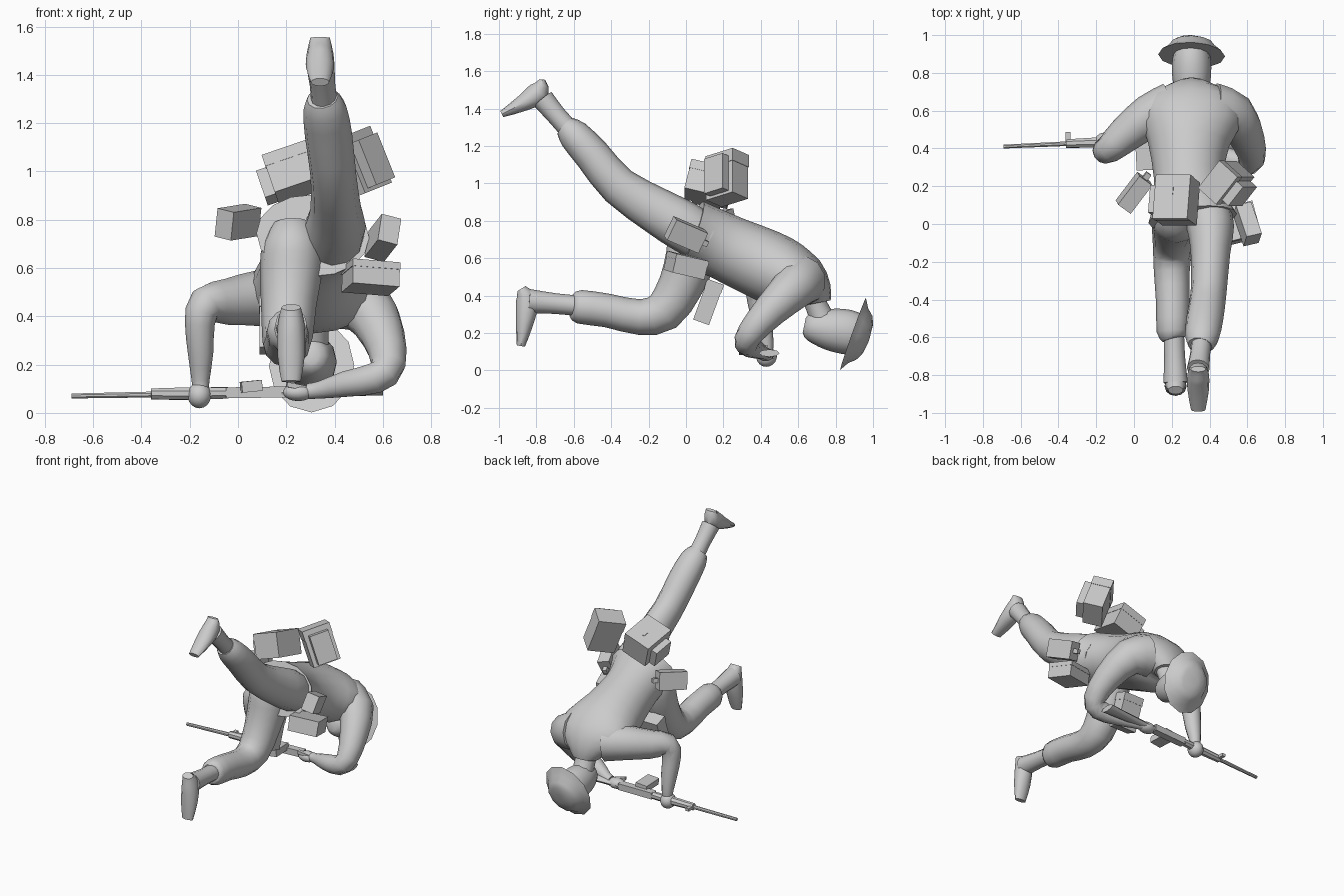
import bpy, bmesh, math
from mathutils import Vector, Euler

GREY = bpy.data.materials.new("plain_grey")
GREY.diffuse_color = (0.6, 0.6, 0.6, 1)


def finish(name, bm, smooth=True):
    bmesh.ops.recalc_face_normals(bm, faces=bm.faces)
    me = bpy.data.meshes.new(name)
    bm.to_mesh(me)
    bm.free()
    me.materials.append(GREY)
    ob = bpy.data.objects.new(name, me)
    bpy.context.collection.objects.link(ob)
    if smooth:
        bpy.ops.object.select_all(action='DESELECT')
        ob.select_set(True)
        bpy.context.view_layer.objects.active = ob
        bpy.ops.object.shade_smooth_by_angle(angle=math.radians(40))
    return ob


def loft(name, rings, hint=(1, 0, 0), sides=12, steps=2):
    """Skin elliptical rings (x, y, z, half width, half depth) with a spline between them."""
    P = [Vector(r) for r in rings]
    Q = []
    for i in range(len(P) - 1):
        a, b, c, d = P[max(i - 1, 0)], P[i], P[i + 1], P[min(i + 2, len(P) - 1)]
        for s in range(steps):
            t = s / steps
            Q.append(0.5 * (2 * b + (c - a) * t + (2 * a - 5 * b + 4 * c - d) * t * t
                            + (3 * b - a - 3 * c + d) * t ** 3) if s else b)
    Q.append(P[-1])
    bm = bmesh.new()
    loops = []
    for i, q in enumerate(Q):
        tan = (Q[min(i + 1, len(Q) - 1)] - Q[max(i - 1, 0)])[:3]
        tan = Vector(tan).normalized()
        u = Vector(hint)
        u = (u - tan * u.dot(tan)).normalized()
        v = tan.cross(u)
        c = Vector(q[:3])
        loops.append([bm.verts.new(c + u * q[3] * math.cos(k * math.tau / sides)
                                   + v * q[4] * math.sin(k * math.tau / sides)) for k in range(sides)])
    for A, B in zip(loops, loops[1:]):
        for k in range(sides):
            n = (k + 1) % sides
            bm.faces.new((A[k], A[n], B[n], B[k]))
    bm.faces.new(loops[0])
    bm.faces.new(loops[-1])
    return finish(name, bm)


def tube(name, pts, **kw):
    return loft(name, [(x, y, z, r, r) for x, y, z, r in pts], **kw)


def ball(name, loc, rad, rot=(0, 0, 0)):
    bm = bmesh.new()
    bmesh.ops.create_uvsphere(bm, u_segments=14, v_segments=9, radius=1)
    R = Euler(rot).to_matrix()
    for v in bm.verts:
        v.co = Vector(loc) + R @ Vector([a * b for a, b in zip(v.co, rad)])
    return finish(name, bm)


def box(name, loc, size, rot=(0, 0, 0), offset=(0, 0, 0), order='XYZ'):
    """Box turned about loc; offset moves it in the turned frame."""
    bm = bmesh.new()
    bmesh.ops.create_cube(bm, size=1)
    R = Euler(rot, order).to_matrix()
    for v in bm.verts:
        v.co = Vector(loc) + R @ (Vector([a * b for a, b in zip(v.co, size)]) + Vector(offset))
    return finish(name, bm, False)


# Jacket with flared hem and collar
loft("jacket", [(.31, .03, .735, .235, .18), (.30, .12, .70, .20, .175), (.29, .25, .64, .185, .18),
                (.29, .42, .565, .215, .19), (.30, .54, .505, .265, .185), (.305, .635, .46, .255, .15),
                (.305, .685, .41, .15, .10), (.305, .70, .36, .09, .075)], sides=16)
loft("neck", [(.305, .67, .42, .08, .06), (.305, .70, .34, .07, .06), (.305, .74, .25, .07, .07)])
loft("head", [(.305, .632, .24, .03, .04), (.305, .66, .235, .07, .075), (.305, .76, .22, .10, .11),
              (.305, .86, .205, .103, .12), (.305, .92, .185, .09, .11)], steps=3)

# Helmet: sloping brim and shallow dome
loft("helmet", [(.305, .893, .195, .177, .205), (.306, .921, .185, .14, .155), (.306, .953, .173, .115, .125),
                (.307, .969, .167, .08, .09), (.308, .975, .165, .03, .035)], sides=12, steps=1)

# Arms and hands
tube("left_arm", [(.20, .62, .47, .13), (.08, .57, .475, .115), (-.05, .47, .46, .095), (-.135, .395, .45, .075),
                  (-.158, .39, .37, .062), (-.155, .41, .25, .053), (-.155, .43, .14, .038), (-.155, .43, .10, .034)],
     hint=(0.6, -1, 0))
tube("right_arm", [(.42, .61, .48, .14), (.53, .575, .44, .118), (.60, .45, .32, .092), (.622, .345, .20, .072),
                   (.57, .325, .145, .066), (.45, .36, .12, .055), (.34, .41, .095, .037), (.29, .425, .09, .033)],
     hint=(0, .7, -.7))
ball("left_hand", (-.16, .43, .073), (.05, .055, .054))
ball("right_hand", (.25, .425, .085), (.065, .045, .036))
box("right_thumb", (.24, .40, .11), (.08, .025, .02), (0, .2, .2))

# Raised trouser leg, shin and boot
loft("raised_leg", [(.38, .10, .70, .13, .13), (.405, -.02, .775, .125, .135), (.405, -.15, .85, .105, .125),
                    (.395, -.36, .985, .095, .105), (.375, -.50, 1.15, .098, .096), (.36, -.60, 1.26, .09, .085),
                    (.35, -.645, 1.305, .065, .06)])
tube("raised_shin", [(.36, -.60, 1.26, .055), (.35, -.69, 1.36, .053), (.34, -.765, 1.45, .06)])
loft("raised_boot", [(.34, -.768, 1.555, .04, .015), (.34, -.785, 1.49, .055, .06), (.34, -.87, 1.43, .058, .045),
                     (.34, -.985, 1.37, .038, .018)])

# Planted trouser leg, shin and boot
loft("bent_leg", [(.225, .07, .775, .085, .08), (.225, .04, .70, .122, .13), (.22, .025, .60, .13, .135),
                  (.21, -.03, .45, .115, .12), (.205, -.12, .315, .105, .11), (.20, -.25, .285, .095, .095),
                  (.205, -.42, .32, .088, .09), (.205, -.57, .34, .085, .09), (.21, -.61, .345, .06, .065)])
tube("bent_shin", [(.21, -.57, .345, .055), (.215, -.70, .357, .055), (.22, -.84, .37, .065)])
loft("bent_boot", [(.22, -.88, .437, .04, .025), (.22, -.85, .37, .055, .06), (.22, -.865, .24, .057, .045),
                   (.22, -.883, .13, .04, .022)])

# Rifle lying on its side
tube("barrel", [(-.69, .41, .07, .011), (-.36, .425, .076, .013)], sides=8, steps=1)
tube("handguard", [(-.36, .425, .078, .024), (-.20, .432, .08, .028), (-.04, .438, .083, .025)], sides=8, steps=1)
box("front_sight", (-.35, .455, .078), (.025, .065, .02))
box("receiver", (.08, .44, .085), (.26, .05, .045), (0, -.015, .04))
box("magazine", (.055, .36, .11), (.085, .15, .045), (0, -.1, .05))
loft("stock", [(.18, .44, .085, .025, .022), (.32, .44, .088, .03, .02), (.60, .445, .092, .055, .02)],
     hint=(0, 1, 0), sides=8, steps=1)

# Centre back pack with flap and side pouch
E, ER = (.225, .125, .995), (-.24, -.33, 0)
box("back_pack", E, (.19, .235, .165), ER)
box("back_pack_flap", E, (.194, .239, .05), ER, (0, 0, .06))
box("back_pack_pouch", E, (.06, .15, .12), ER, (-.11, 0, -.02))
box("back_pack_buckle", E, (.015, .04, .008), ER, (0, .03, .086))

# Right side pack leaning outward, with flap and outer pouch
F, FR = (.49, .22, 1.03), (0, -.38, -.7)
box("side_pack", F, (.13, .185, .25), FR, order='ZYX')
box("side_pack_flap", F, (.135, .19, .07), FR, (0, 0, .092), order='ZYX')
box("side_pack_pouch", F, (.05, .13, .20), FR, (.09, 0, -.01), order='ZYX')

# Belt pouches and bottles
A, AR = (.60, 0, .725), (-.40, .25, .22)
box("right_bottle", A, (.085, .19, .12), AR)
box("right_bottle_cap", A, (.03, .04, .03), AR, (0, .11, 0))
B, BR = (.55, 0, .56), (-.22, .08, .25)
box("right_belt_pouch", B, (.20, .18, .10), BR)
box("right_belt_pouch_lid", B, (.205, .185, .03), BR, (0, 0, .038))
C, CR = (0, .165, .79), (.1, .2, -.63)
box("left_bottle", C, (.085, .19, .12), CR)
box("left_bottle_cap", C, (.03, .04, .03), CR, (0, .11, 0))
box("front_belt_pouch", (.165, .12, .365), (.15, .09, .23), (-.35, 0, 0))
box("front_belt_pouch_lid", (.165, .12, .365), (.155, .095, .05), (-.35, 0, 0), (0, 0, .09))
